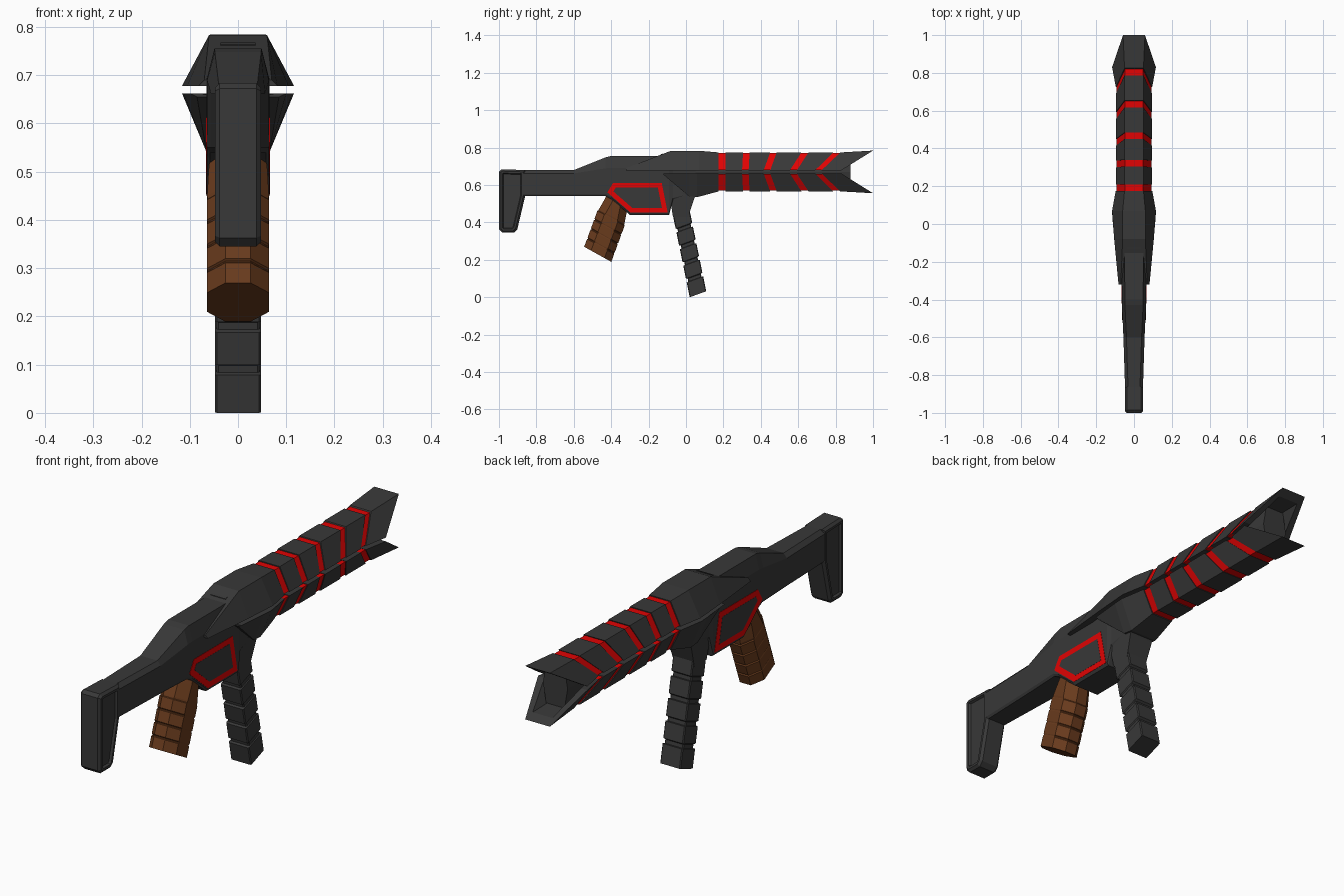
import bpy, bmesh, math
from mathutils import Vector

cube = bpy.data.objects.get("Cube")
if cube:
    bpy.data.objects.remove(cube, do_unlink=True)


def material(name, rgb):
    m = bpy.data.materials.new(name)
    m.use_nodes = True
    m.diffuse_color = (*rgb, 1)
    bsdf = next(n for n in m.node_tree.nodes if n.type == 'BSDF_PRINCIPLED')
    bsdf.inputs["Base Color"].default_value = (*rgb, 1)
    bsdf.inputs["Roughness"].default_value = 0.6
    return m


GRAY = material("dark_gray", (0.04, 0.04, 0.04))
RED = material("red", (0.75, 0.001, 0.001))
BROWN = material("brown", (0.14, 0.043, 0.012))
MID = 0.67  # height of the slit between upper and lower shells


def loft(name, rings, mat):
    """Skin a list of equal-length closed rings and cap both ends."""
    bm = bmesh.new()
    vs = [[bm.verts.new(p) for p in r] for r in rings]
    n = len(rings[0])
    for a, b in zip(vs, vs[1:]):
        for i in range(n):
            j = (i + 1) % n
            bm.faces.new((a[i], a[j], b[j], b[i]))
    bm.faces.new(vs[0][::-1])
    bm.faces.new(vs[-1])
    bmesh.ops.recalc_face_normals(bm, faces=bm.faces)
    mesh = bpy.data.meshes.new(name)
    bm.to_mesh(mesh)
    bm.free()
    mesh.materials.append(mat)
    ob = bpy.data.objects.new(name, mesh)
    bpy.context.collection.objects.link(ob)
    return ob


def shell(name, stations, mat, lower, gap=0.008, wall=0.03):
    """Half-hexagon channel; station = y at slit, y at crown, widths, crown height."""
    rings = []
    for ym, yt, w0, w1, h in stations:
        hi = h - wall * 0.7
        yi = ym + (yt - ym) * (hi - gap) / max(h - gap, 0.001)
        half = [(w0, ym, gap), (w1, yt, h)]
        inner = [(w1 - wall * 0.4, yi, max(hi, gap + 0.002)), (w0 - wall, ym, gap)]
        pts = half + [(-x, y, z) for x, y, z in half[::-1]]
        pts += [(-x, y, z) for x, y, z in inner[::-1]] + inner
        s = -1 if lower else 1
        rings.append([(x, y, MID + s * z) for x, y, z in pts])
    return loft(name, rings, mat)


# Barrel shell segments, red liner showing in the gaps, flared muzzle
cuts = [(0.21, 0.21, 0.30, 0.305), (0.335, 0.34, 0.415, 0.45),
        (0.45, 0.485, 0.555, 0.617), (0.592, 0.655, 0.69, 0.787)]
for side, lower in (("upper", False), ("lower", True)):
    for i, (m0, t0, m1, t1) in enumerate(cuts):
        shell(f"{side}_barrel_segment_{i + 1}",
              [(m0, t0, 0.096, 0.05, 0.104), (m1, t1, 0.096, 0.05, 0.104)], GRAY, lower)
    shell(f"{side}_muzzle_flare",
          [(0.724, 0.825, 0.096, 0.05, 0.104), (0.83, 1.0, 0.116, 0.058, 0.114)], GRAY, lower)
    shell(f"{side}_red_liner",
          [(0.15, 0.15, 0.092, 0.047, 0.1), (0.75, 0.85, 0.092, 0.047, 0.1)],
          RED, lower, gap=0.01, wall=0.022)

# Receiver shells
shell("upper_receiver_shell", [
    (-0.32, -0.32, 0.082, 0.07, 0.02), (-0.08, -0.08, 0.105, 0.06, 0.113),
    (0.07, 0.07, 0.116, 0.06, 0.113), (0.175, 0.175, 0.097, 0.05, 0.104)], GRAY, False)
shell("lower_receiver_shell", [
    (-0.12, -0.12, 0.1, 0.085, 0.015), (0.015, 0.015, 0.113, 0.065, 0.13),
    (0.06, 0.06, 0.116, 0.063, 0.135), (0.175, 0.175, 0.097, 0.05, 0.104)], GRAY, True)


# Main body, with a chamfered top
def body_ring(y, zb, zt, w):
    d = (zt - 0.68) * 0.6 + 0.018
    half = [(w - 0.006, y, zb), (w, y, zb + 0.01), (w, y, zt - d), (w - 0.016, y, zt)]
    return half + [(-x, b, c) for x, b, c in half[::-1]]


loft("main_body", [body_ring(*s) for s in (
    (-0.88, 0.54, 0.68, 0.047), (-0.6, 0.54, 0.68, 0.056), (-0.43, 0.54, 0.748, 0.064),
    (-0.4, 0.525, 0.755, 0.0645), (-0.3, 0.44, 0.755, 0.065), (-0.09, 0.44, 0.755, 0.065),
    (-0.07, 0.52, 0.76, 0.06), (0.15, 0.575, 0.765, 0.05))], GRAY)


# Barrel core
def hexagon(y, w, h):
    return [(w, y, MID), (w * 0.75, y, MID + h), (-w * 0.75, y, MID + h),
            (-w, y, MID), (-w * 0.75, y, MID - h), (w * 0.75, y, MID - h)]


loft("barrel_core", [hexagon(0.05, 0.058, 0.085), hexagon(0.88, 0.058, 0.085)], GRAY)

# Small ribs on top of the receiver
for i in range(3):
    y = -0.135 + i * 0.02
    loft(f"top_rib_{i + 1}", [[(x, y, 0.75), (x, y, 0.764), (x, y + 0.012, 0.768),
                               (x, y + 0.012, 0.75)] for x in (-0.036, 0.036)], GRAY)


def outline(points, x, margin=0.0):
    """Convex side outline at one x, shrunk by an even margin."""
    ps = [Vector(p) for p in points]
    out = []
    for i, p in enumerate(ps):
        a = (p - ps[i - 1]).normalized()
        b = (ps[(i + 1) % len(ps)] - p).normalized()
        na, nb = Vector((a.y, -a.x)), Vector((b.y, -b.x))
        q = p + (na + nb) * margin / (1 + na.dot(nb))
        out.append((x, q.x, q.y))
    return out


# Butt stock with recessed side panels
stock = [(-1, 0.363), (-1, 0.672), (-0.985, 0.684), (-0.86, 0.68),
         (-0.86, 0.54), (-0.902, 0.363), (-0.92, 0.345), (-0.982, 0.345)]
W = 0.048
steps = [(W - 0.009, 0.025), (W, 0.02), (W, 0.01), (W - 0.01, 0)]
steps += [(-x, m) for x, m in steps[::-1]]
loft("butt_stock", [outline(stock, x, m) for x, m in steps], GRAY)

# Red framed panels on both sides of the magazine well
frame = [(-0.42, 0.56), (-0.39, 0.612), (-0.13, 0.612), (-0.098, 0.453), (-0.297, 0.453)]
for side, s in (("left", 1), ("right", -1)):
    loft(f"{side}_red_frame", [outline(frame, s * x, m) for x, m in (
        (0.05, 0), (0.0662, 0), (0.0662, 0.026))], RED)
    loft(f"{side}_side_panel", [outline(frame, s * x, 0.025) for x in (0.05, 0.0668)], GRAY)


def handle_ring(top, bottom, t, angle, hx, hy, cx, cy):
    """Chamfered rectangle across a leaning handle."""
    c = Vector(top).lerp(Vector(bottom), t)
    quarter = [(hx, hy - cy), (hx - cx, hy)]
    pts = quarter + [(-x, v) for x, v in quarter[::-1]]
    pts += [(-x, -v) for x, v in pts]
    return [(x, c.x + v * math.cos(angle), c.y + v * math.sin(angle)) for x, v in pts]


# Ribbed front grip
rings = []
for i in range(5):
    for dt, k in ((0, 1), (0.155, 1), (0.165, 0.8), (0.2, 0.8)) if i < 4 else ((0, 1), (0.18, 1)):
        rings.append(handle_ring((-0.025, 0.45), (0.064, 0.016), i * 0.205 + dt, math.radians(20),
                                 0.048 * (0.6 + k * 0.4), 0.047 * k, 0.004, 0.004))
loft("front_grip", rings, GRAY)
loft("front_grip_mount", [
    [(w, a, z), (w, b, z), (-w, b, z), (-w, a, z)] for w, a, b, z in (
        (0.058, -0.1, 0.06, 0.56), (0.056, -0.085, 0.045, 0.53), (0.048, -0.07, 0.012, 0.43))], GRAY)

# Banded rear grip
rings = [handle_ring((-0.365, 0.52), (-0.472, 0.229), t, math.radians(-29), hx, hy, 0.038, 0.042)
         for t, hx, hy in ((-0.1, 0.055, 0.06), (0.1, 0.061, 0.068), (0.3, 0.064, 0.078))]
for i in range(4):
    for dt, k in ((0, 0.95), (0.012, 1), (0.155, 1), (0.165, 0.95))[:4 if i < 3 else 3]:
        rings.append(handle_ring((-0.365, 0.52), (-0.472, 0.229), 0.325 + i * 0.173 + dt,
                                 math.radians(-29), 0.064 * (k + 2) / 3, 0.083 * k, 0.038, 0.042))
loft("rear_grip", rings, BROWN)
